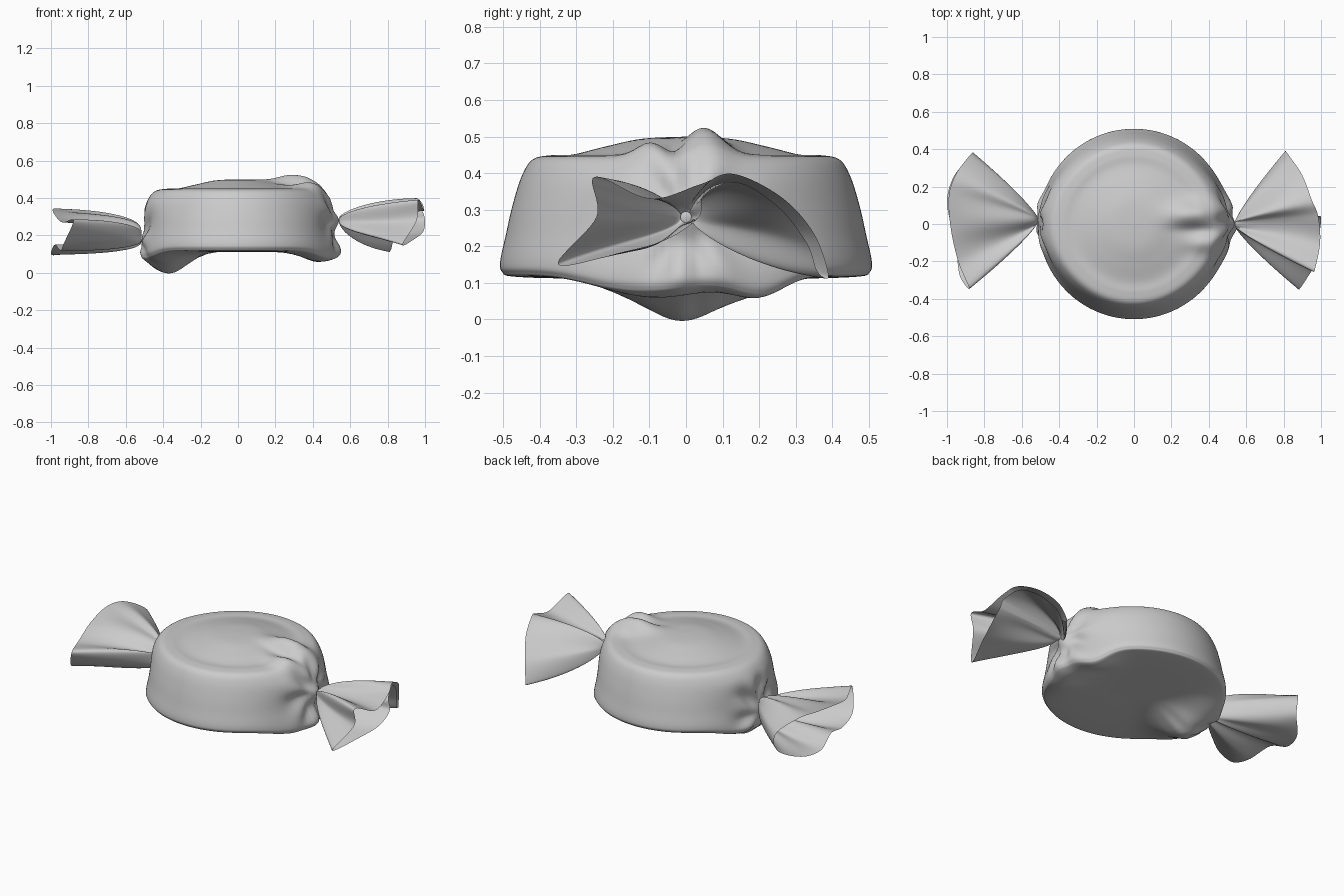
import bpy, math
from mathutils import Vector

if "Cube" in bpy.data.objects:
    bpy.data.objects.remove(bpy.data.objects["Cube"])


def spline(pts, per, closed=False):
    """Catmull-Rom resampling of a short control list."""
    p = [Vector(q) for q in pts]
    n = len(p)
    out = []
    for i in range(n if closed else n - 1):
        if closed:
            a, b, c, d = (p[(i + k) % n] for k in (-1, 0, 1, 2))
        else:
            a, b, c, d = (p[min(max(i + k, 0), n - 1)] for k in (-1, 0, 1, 2))
        for j in range(per):
            t = j / per
            out.append(0.5 * (2 * b + (c - a) * t + (2 * a - 5 * b + 4 * c - d) * t * t
                              + (3 * b - a - 3 * c + d) * t ** 3))
    if not closed:
        out.append(p[-1].copy())
    return out


def make(name, verts, faces, angle):
    me = bpy.data.meshes.new(name)
    me.from_pydata(verts, [], faces)
    ob = bpy.data.objects.new(name, me)
    bpy.context.collection.objects.link(ob)
    bpy.ops.object.select_all(action='DESELECT')
    ob.select_set(True)
    bpy.context.view_layer.objects.active = ob
    bpy.ops.object.mode_set(mode='EDIT')
    bpy.ops.mesh.select_all(action='SELECT')
    bpy.ops.mesh.remove_doubles(threshold=0.0004)
    bpy.ops.mesh.normals_make_consistent(inside=False)
    bpy.ops.object.mode_set(mode='OBJECT')
    bpy.ops.object.shade_smooth_by_angle(angle=math.radians(angle))
    return ob


def grid_faces(rows, cols):
    return [(r * cols + c, r * cols + (c + 1) % cols,
             (r + 1) * cols + (c + 1) % cols, (r + 1) * cols + c)
            for r in range(rows - 1) for c in range(cols)]


def bump(dx, dy, sx, sy):
    return math.exp(-(dx / sx) ** 2 - (dy / sy) ** 2)


PINCH = {-1: Vector((-0.515, 0.02, 0.19)), 1: Vector((0.54, 0.0, 0.28))}


def crumple(v):
    """Pull the round sweet's wrapper into the two gathered ends."""
    x, y, z = v
    low = min(max((0.27 - z) / 0.14, 0), 1)
    high = min(max((z - 0.3) / 0.14, 0), 1)
    # sagging folds under each end
    dz = -low * (0.108 * bump(x + 0.36, y + 0.01, 0.13, 0.13)
                 + 0.04 * bump(x + 0.40, y - 0.17, 0.14, 0.12)
                 + 0.03 * bump(x + 0.40, y + 0.17, 0.14, 0.12)
                 + 0.05 * bump(x - 0.43, y - 0.2, 0.11, 0.10)
                 + 0.055 * bump(x - 0.43, y + 0.08, 0.12, 0.20))
    # raised fold on top, leading to the right end
    dz += high * (0.072 * bump(x - 0.31, y - 0.05, 0.12, 0.07)
                  + 0.035 * bump(x - 0.37, y + 0.1, 0.1, 0.05)
                  - 0.012 * bump(x - 0.33, y + 0.03, 0.12, 0.03))
    dx = 0
    s = 1 if x > 0 else -1
    if abs(x) > 0.2:
        p = PINCH[s]
        d = math.hypot(y - p.y, z - p.z)
        a = math.atan2(z - p.z, y - p.y)
        near = min(1, (abs(x) - 0.2) / 0.22)
        # fuller shoulder and rounded gathers on the end walls
        dx += s * near * 0.035 * math.exp(-((z - 0.38) / 0.09) ** 2) * math.exp(-(y / 0.3) ** 2)
        dx += s * near * 0.012 * math.sin(7 * a + s) * math.exp(-((d - 0.12) / 0.07) ** 2)
        dx += s * near * low * (0.025 + 0.012 * s) * bump(y - p.y, z - 0.16, 0.16, 0.08)
        dx += (p.x - x - dx) * near * math.exp(-(d / 0.05) ** 2)
    return Vector((x + dx, y, z + dz))


# wrapped round sweet
profile = spline([(0, .500, 0), (.12, .494, 0), (.22, .473, 0), (.31, .451, 0), (.37, .449, 0),
                  (.42, .437, 0), (.45, .39, 0), (.475, .31, 0), (.493, .23, 0), (.508, .16, 0),
                  (.503, .13, 0), (.47, .117, 0), (.3, .112, 0), (0, .115, 0)], 7)
N = 144
verts = []
for r, z, _ in profile:
    for i in range(N):
        a = 2 * math.pi * i / N
        verts.append(crumple(Vector((max(r, 0) * math.cos(a), max(r, 0) * math.sin(a), z))))
make("wrapped_sweet", verts, grid_faces(len(profile), N), 180)


def tail(name, pinch, rim, zpow, ypow, ripple):
    """Loft the gathered neck out to the wavy wrapper edge."""
    edge = spline(rim, 10, closed=True)
    rows, cols = 31, len(edge)
    vs = []
    for r in range(rows):
        t = (r / (rows - 1)) ** 1.5
        for c, e in enumerate(edge):
            a = 2 * math.pi * c / cols
            d = e - pinch
            neck = 0.015 * (1 - t)
            l = max(d.yz.length, 0.001)
            w = ripple * math.sin(7 * a) * t * (1 - t)
            vs.append((pinch.x + d.x * t,
                       pinch.y + d.y * t ** ypow + neck * d.y / l,
                       pinch.z + d.z * t ** zpow + neck * d.z / l + w))
    make(name, vs, grid_faces(rows, cols), 80)


# right twisted tail
tail("right_wrapper_tail", PINCH[1], [
    (.81, .39, .12), (.84, .35, .235), (.90, .26, .335), (.95, .13, .398), (.985, .04, .37),
    (.995, -.10, .33), (.965, -.25, .39), (.955, -.245, .28), (.88, -.35, .15),
    (.95, -.17, .185), (.99, -.05, .22), (1.0, .035, .28), (.98, .05, .34),
    (.94, .14, .375), (.89, .25, .31), (.84, .33, .21), (.82, .36, .13)],
    0.55, 0.85, 0.05)

# left twisted tail
tail("left_wrapper_tail", PINCH[-1], [
    (-.88, -.345, .28), (-.94, -.2, .27), (-.98, -.02, .31), (-.99, .15, .34),
    (-.95, .27, .335), (-.87, .375, .26), (-.87, .36, .15), (-.96, .26, .10),
    (-1.0, .13, .10), (-.98, .0, .15), (-.95, -.15, .12), (-.93, -.28, .16)],
    0.28, 0.85, 0.03)
